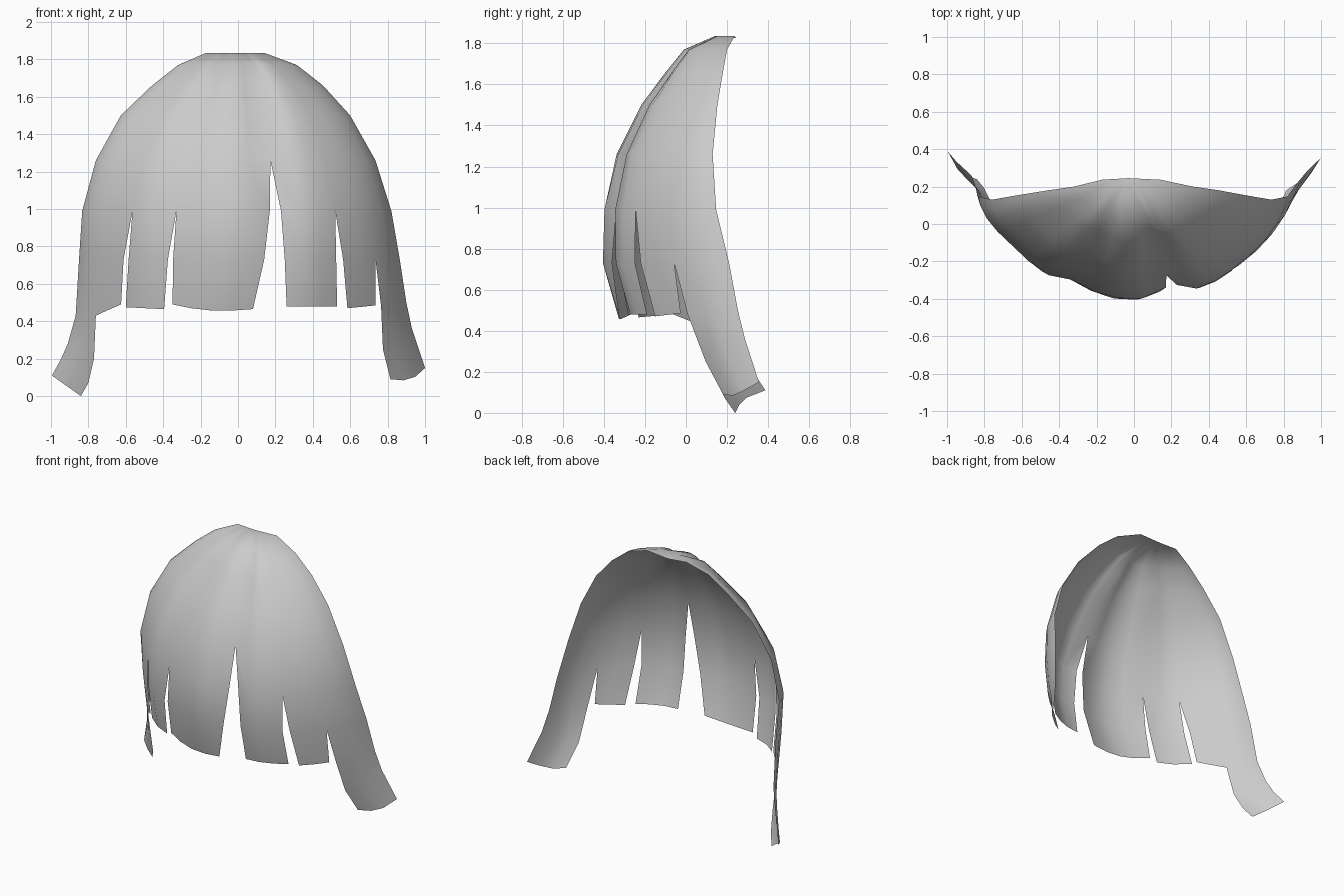
import bpy, bmesh
from math import asin, sin, cos, pi

cube = bpy.data.objects.get("Cube")
if cube:
    bpy.data.objects.remove(cube, do_unlink=True)

# Horizontal sections: height, half width on each side, back y, front y
SECTIONS = [
    (1.835, .17, .14, .237, .14), (1.77, .32, .315, .20, -.01),
    (1.66, .46, .455, .18, -.10), (1.5, .627, .60, .153, -.22),
    (1.26, .76, .735, .13, -.34), (.99, .833, .82, .147, -.40),
    (.73, .85, .865, .21, -.405), (.46, .866, .91, .29, -.33),
    (.25, .925, .96, .335, -.14), (.1, 1.0, 1.025, .39, -.02),
    (0, 1.05, 1.06, .43, .06)]
ROWS = [s[0] for s in SECTIONS[:7]]

# Soft folds running down from the crown: share of the half width, depth
FOLDS = [(-1, 0), (-.82, .035), (-.7, .03), (-.61, 0), (-.4, .045), (-.18, 0),
         (.05, 0), (.2, .045), (.27, .05), (.43, -.015), (.65, 0), (1, 0)]


def table(rows, key):
    """Linear lookup in a table sorted by its first column."""
    for a, b in zip(rows, rows[1:]):
        if min(a[0], b[0]) <= key <= max(a[0], b[0]):
            t = (key - a[0]) / (b[0] - a[0])
            return [p + (q - p) * t for p, q in zip(a, b)][1:]
    return rows[-1][1:]


def angle_of(x, z):
    left, right, _, _ = table(SECTIONS, z)
    return asin(max(-1, min(1, x / (left if x < 0 else right))))


def surface(angle, z):
    left, right, back, front = table(SECTIONS, z)
    half = left if angle < 0 else right
    share = sin(angle)
    strength = max(0, min(1, half / .45, (z - .3) / .4))
    y = back - (back - front) * max(0, cos(angle)) ** 1.3
    return half * share, y + strength * table(FOLDS, share)[0], z


def edge(share, lower, free_rows=0):
    """Lock edge: constant share from the crown down, then free x, z points."""
    upper = [(asin(share), z) for z in ROWS[:len(ROWS) - free_rows]]
    return upper + [(angle_of(x, z), z) for x, z in lower]


# Locks from -x to +x: left edge, right edge, columns, sag of the tip
LOCKS = [
    (edge(-1, [(-.868, .43), (-.91, .28), (-.95, .19), (-1, .11)]),
     edge(-.876, [(-.76, .43), (-.77, .2), (-.80, .07), (-.84, 0)]), 3, 0),
    (edge(-.876, [(-.76, .43)]),
     edge(-.677, [(-.612, .73), (-.625, .49)], 1), 2, 0),
    (edge(-.677, [(-.585, .73), (-.6, .475)], 1),
     edge(-.395, [(-.375, .73), (-.395, .465)], 1), 2, 0),
    (edge(-.395, [(-.347, .73), (-.35, .49)], 1),
     edge(.236, [(.17, .99), (.14, .73), (.08, .465)], 2), 4, .02),
    (edge(.236, [(.23, .99), (.25, .73), (.26, .48)], 2),
     edge(.634, [(.525, .73), (.53, .48)], 1), 3, 0),
    (edge(.634, [(.562, .73), (.585, .47)], 1),
     edge(.85, [(.735, .485)]), 2, 0),
    (edge(.85, [(.765, .48), (.775, .25), (.815, .09)]),
     edge(1, [(.9, .5), (.93, .36), (1, .15)]), 3, .03),
]

bm = bmesh.new()
crown = bm.verts.new((-.03, .245, 1.825))
for left, right, columns, sag in LOCKS:
    grid = []
    for r, ((a0, z0), (a1, z1)) in enumerate(zip(left, right)):
        x0, x1 = surface(a0, z0)[0], surface(a1, z1)[0]
        row = []
        for c in range(columns + 1):
            t = c / columns
            z = z0 + (z1 - z0) * t
            angle = a0 + (a1 - a0) * t
            # The long side tips are spaced evenly across their width
            if z0 < .43:
                angle = angle_of(x0 + (x1 - x0) * t, z)
            if r == len(left) - 1:
                z -= sag * sin(pi * t)
            row.append(bm.verts.new(surface(angle, z)))
        grid.append(row)
    for c in range(columns):
        bm.faces.new((crown, grid[0][c], grid[0][c + 1]))
        for top, low in zip(grid, grid[1:]):
            bm.faces.new((top[c], low[c], low[c + 1], top[c + 1]))
# Join neighbouring locks above their slits
bmesh.ops.remove_doubles(bm, verts=bm.verts[:], dist=.0005)

mesh = bpy.data.meshes.new("hair_fringe")
bm.to_mesh(mesh)
bm.free()
for poly in mesh.polygons:
    poly.use_smooth = True

# Plain grey colour
grey = bpy.data.materials.new("light_grey")
grey.use_nodes = True
grey.diffuse_color = (.6, .6, .6, 1)
grey.node_tree.nodes["Principled BSDF"].inputs["Base Color"].default_value = (.6, .6, .6, 1)
mesh.materials.append(grey)

fringe = bpy.data.objects.new("hair_fringe", mesh)
bpy.context.collection.objects.link(fringe)
